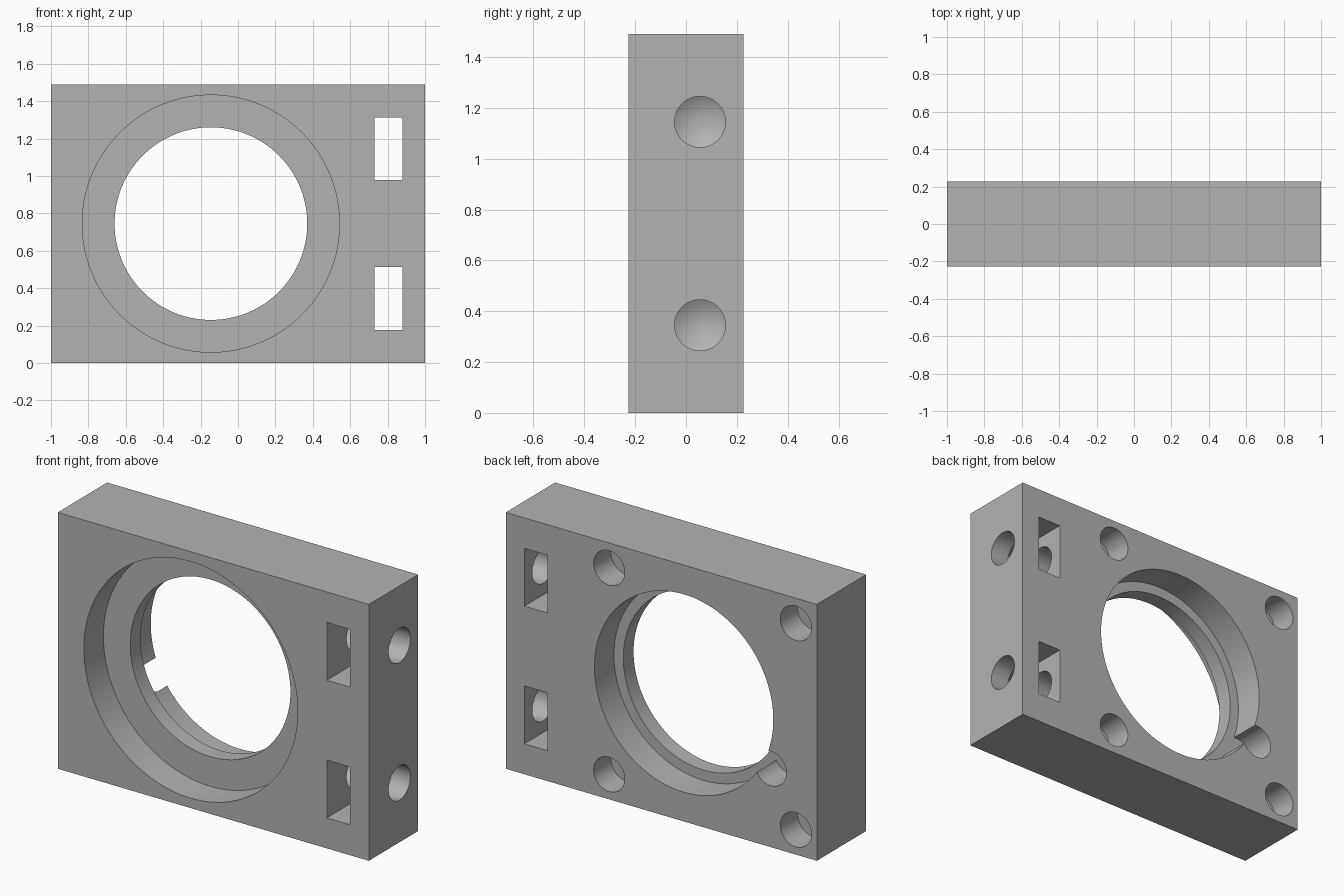
import bpy, bmesh
from math import pi
from mathutils import Matrix, Vector

cube = bpy.data.objects.get("Cube")
if cube:
    bpy.data.objects.remove(cube, do_unlink=True)

WIDTH, DEPTH, HEIGHT = 2.0, 0.454, 1.49
FRONT, BACK = -DEPTH / 2, DEPTH / 2
MID = HEIGHT / 2
BORE_X = -0.145
LEDGE = 0.047          # half thickness of the retaining ledge
OVER = 0.1             # how far cutters stick out of the block

grey = bpy.data.materials.new("plain grey")
grey.use_nodes = True
colour = (0.45, 0.45, 0.45, 1)
grey.diffuse_color = colour
grey.node_tree.nodes["Principled BSDF"].inputs["Base Color"].default_value = colour


def make_object(name, bm):
    bmesh.ops.recalc_face_normals(bm, faces=bm.faces)
    mesh = bpy.data.meshes.new(name)
    bm.to_mesh(mesh)
    bm.free()
    mesh.materials.append(grey)
    obj = bpy.data.objects.new(name, mesh)
    bpy.context.collection.objects.link(obj)
    return obj


def box(name, low, high):
    low, high = Vector(low), Vector(high)
    bm = bmesh.new()
    size = Matrix.Diagonal((*(high - low), 1))
    bmesh.ops.create_cube(bm, size=1, matrix=Matrix.Translation((low + high) / 2) @ size)
    return make_object(name, bm)


def add_cone(bm, start, end, r1, r2, segments):
    start, end = Vector(start), Vector(end)
    axis = end - start
    turn = axis.to_track_quat('Z', 'Y').to_matrix().to_4x4()
    bmesh.ops.create_cone(bm, cap_ends=True, segments=segments, radius1=r1, radius2=r2,
                          depth=axis.length, matrix=Matrix.Translation((start + end) / 2) @ turn)


def bore(name, x, z, radius, y1, y2, segments=64):
    bm = bmesh.new()
    add_cone(bm, (x, y1, z), (x, y2, z), radius, radius, segments)
    return make_object(name, bm)


def drill(name, y, z, radius, end, tip):
    # Side drilling with a conical bottom, as one closed solid
    bm = bmesh.new()
    add_cone(bm, (1 + OVER, y, z), (end, y, z), radius, radius, 64)
    cap = min(bm.faces, key=lambda f: f.calc_center_median().x)
    bmesh.ops.poke(bm, faces=[cap])
    min(bm.verts, key=lambda v: (v.co.y - y) ** 2 + (v.co.z - z) ** 2).co.x = end - tip
    return make_object(name, bm)


# Solid block
block = box("mounting_block", (-WIDTH / 2, FRONT, 0), (WIDTH / 2, BACK, HEIGHT))

# Stepped central bore: front seat, ledge opening, rear seat
cutters = [
    bore("front_seat", BORE_X, MID, 0.6875, FRONT - OVER, -LEDGE, 128),
    bore("ledge_opening", BORE_X, MID, 0.515, FRONT - OVER, BACK + OVER, 128),
    bore("rear_seat", BORE_X, MID, 0.575, LEDGE, BACK + OVER, 128),
    bore("rear_notch", -0.704, 0.457, 0.1, LEDGE, BACK + OVER),
]

# Four blind mounting holes in the back
for x in (-0.865, 0.335):
    for dz in (-0.6, 0.6):
        cutters.append(bore("mounting_hole", x, MID + dz, 0.1, BACK - 0.16, BACK + OVER))

# Nut slots through the block, each crossed by a side drilling
for dz in (-0.4, 0.4):
    z = MID + dz
    cutters.append(box("nut_slot", (0.73, FRONT - OVER, z - 0.168),
                       (0.88, BACK + OVER, z + 0.168)))
    cutters.append(drill("side_drilling", 0.055, z, 0.1, 0.5, 0.06))

# Cut everything out of the block
bpy.ops.object.select_all(action='DESELECT')
bpy.context.view_layer.objects.active = block
block.select_set(True)
for cutter in cutters:
    cutter.hide_render = True
    mod = block.modifiers.new(cutter.name, 'BOOLEAN')
    mod.operation = 'DIFFERENCE'
    mod.solver = 'EXACT'
    mod.object = cutter
    bpy.ops.object.modifier_apply(modifier=mod.name)
for cutter in cutters:
    bpy.data.objects.remove(cutter, do_unlink=True)

bpy.ops.object.shade_smooth_by_angle(angle=pi / 7)
